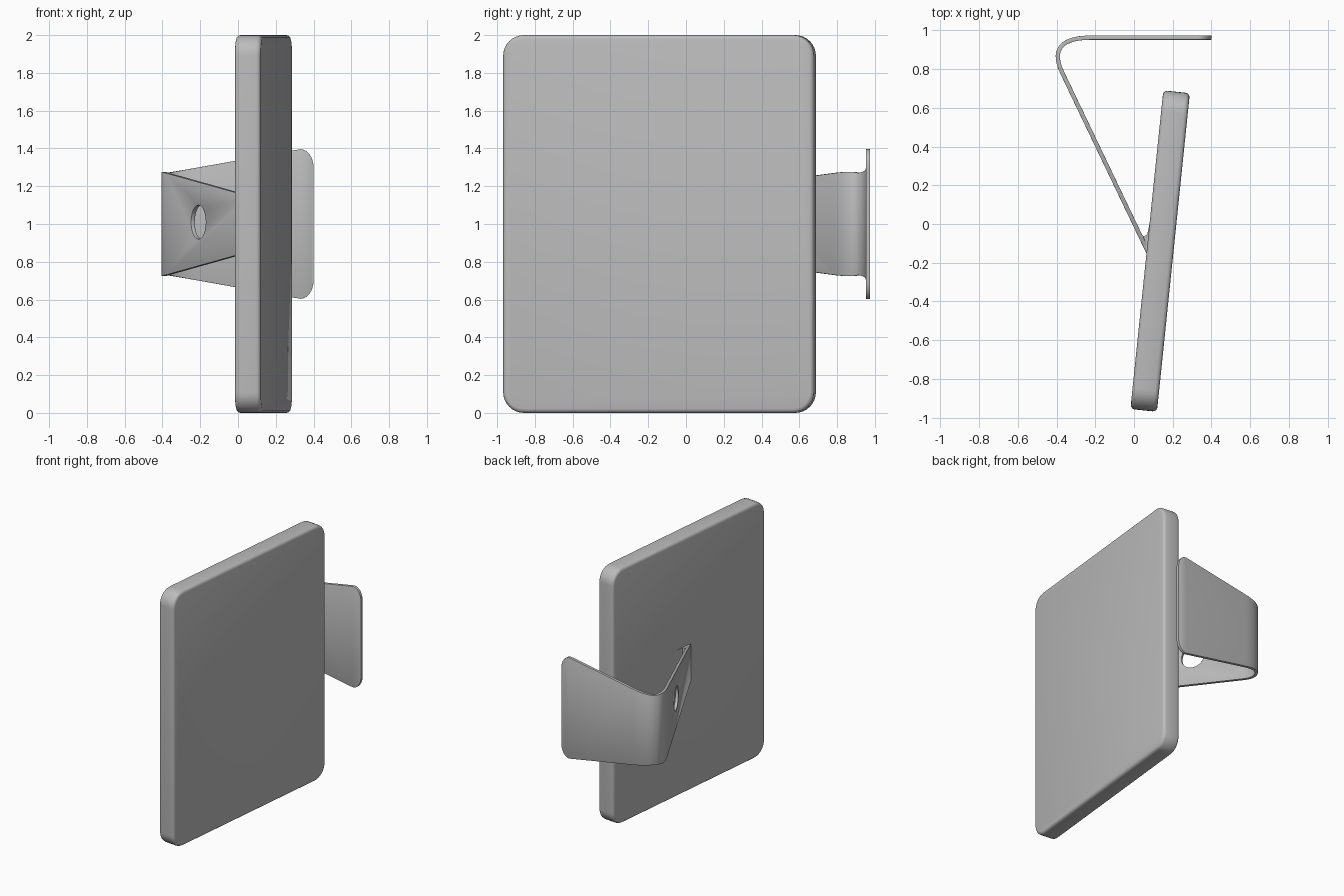
import bpy, bmesh, math
from mathutils import Matrix

cube = bpy.data.objects.get("Cube")
if cube:
    bpy.data.objects.remove(cube, do_unlink=True)

grey = bpy.data.materials.new("plain_grey")
grey.use_nodes = True
grey.diffuse_color = (0.5, 0.5, 0.5, 1)
grey.node_tree.nodes["Principled BSDF"].inputs["Base Color"].default_value = (0.5, 0.5, 0.5, 1)


def make(name, bm):
    """Turn a bmesh into a linked grey object."""
    bmesh.ops.recalc_face_normals(bm, faces=bm.faces)
    mesh = bpy.data.meshes.new(name)
    bm.to_mesh(mesh)
    bm.free()
    mesh.materials.append(grey)
    obj = bpy.data.objects.new(name, mesh)
    bpy.context.collection.objects.link(obj)
    return obj


def finish(obj, *modifiers):
    """Apply the modifiers, then shade smooth with sharp edges kept."""
    bpy.ops.object.select_all(action='DESELECT')
    obj.select_set(True)
    bpy.context.view_layer.objects.active = obj
    for m in modifiers:
        bpy.ops.object.modifier_apply(modifier=m.name)
    bpy.ops.object.shade_smooth_by_angle(angle=math.radians(35))


def soften(obj, width, segments):
    m = obj.modifiers.new("soft_edges", 'BEVEL')
    m.width, m.segments = width, segments
    m.limit_method, m.angle_limit = 'ANGLE', math.radians(50)
    return m


# Panel: a thick slab with rounded corners, turned slightly about z
bm = bmesh.new()
bmesh.ops.create_cube(bm, size=1, matrix=Matrix.Diagonal((0.138, 1.655, 2, 1)))
corners = [e for e in bm.edges if abs(e.verts[0].co.x - e.verts[1].co.x) > 0.1]
bmesh.ops.bevel(bm, geom=corners, offset=0.11, segments=8, profile=0.5, affect='EDGES')
panel = make("panel", bm)
panel.location = (0.135, -0.14, 1)
panel.rotation_euler.z = math.radians(-5.9)
finish(panel, soften(panel, 0.022, 3))

# Bracket path: rounded plate end, flat plate, bend, slanted arm into the panel
END, RADIUS = 0.40, 0.07
path = []
for i in range(9):
    a = math.pi / 2 * i / 8
    path.append((END - RADIUS + RADIUS * math.cos(a), 0.963,
                 0.30 + 0.096 * math.sin(a)))


def half_height(x, y):
    if y > 0.917:
        return 0.275 + 0.175 * (x + 0.35)
    return 0.275 - 0.28 * (x + 0.39)


start, knee, stop = (-0.22, 0.963), (-0.458, 0.963), (-0.37, 0.78)
for i in range(15):
    t = i / 14
    x, y = ((1 - t) ** 2 * a + 2 * t * (1 - t) * b + t * t * c
            for a, b, c in zip(start, knee, stop))
    path.append((x, y, half_height(x, y)))
path.append((0.075, -0.15, half_height(0.075, -0.15)))

bm = bmesh.new()
rows = [[bm.verts.new((x, y, 1 + s * h)) for s in (-1, 1)] for x, y, h in path]
for a, b in zip(rows, rows[1:]):
    bm.faces.new((a[0], b[0], b[1], a[1]))
bracket = make("bracket", bm)
sheet = bracket.modifiers.new("thickness", 'SOLIDIFY')
sheet.thickness, sheet.offset = 0.022, 0

# Round hole through the slanted arm
bm = bmesh.new()
bmesh.ops.create_cone(bm, cap_ends=True, segments=24, radius1=0.09, radius2=0.09, depth=0.2)
cutter = make("hole_cutter", bm)
cutter.hide_render = True
cutter.rotation_euler = (math.pi / 2, 0, math.atan2(0.43, 0.9) + math.pi / 2)
cutter.location = (-0.2, 0.424, 1.01)
hole = bracket.modifiers.new("hole", 'BOOLEAN')
hole.operation, hole.object, hole.solver = 'DIFFERENCE', cutter, 'EXACT'
finish(bracket, sheet, hole, soften(bracket, 0.005, 2))
bpy.data.objects.remove(cutter, do_unlink=True)

# Weld: small fillet where the arm meets the panel
bm = bmesh.new()
outline = [(0.045, -0.10), (0.034, -0.05), (0.052, -0.064), (0.068, -0.054),
           (0.08, 0.0), (0.09, -0.05), (0.08, -0.15)]
face = bm.faces.new([bm.verts.new((x, y, 0.85)) for x, y in outline])
up = bmesh.ops.extrude_face_region(bm, geom=[face])["geom"]
bmesh.ops.translate(bm, vec=(0, 0, 0.3), verts=[v for v in up if isinstance(v, bmesh.types.BMVert)])
finish(make("arm_weld", bm))
